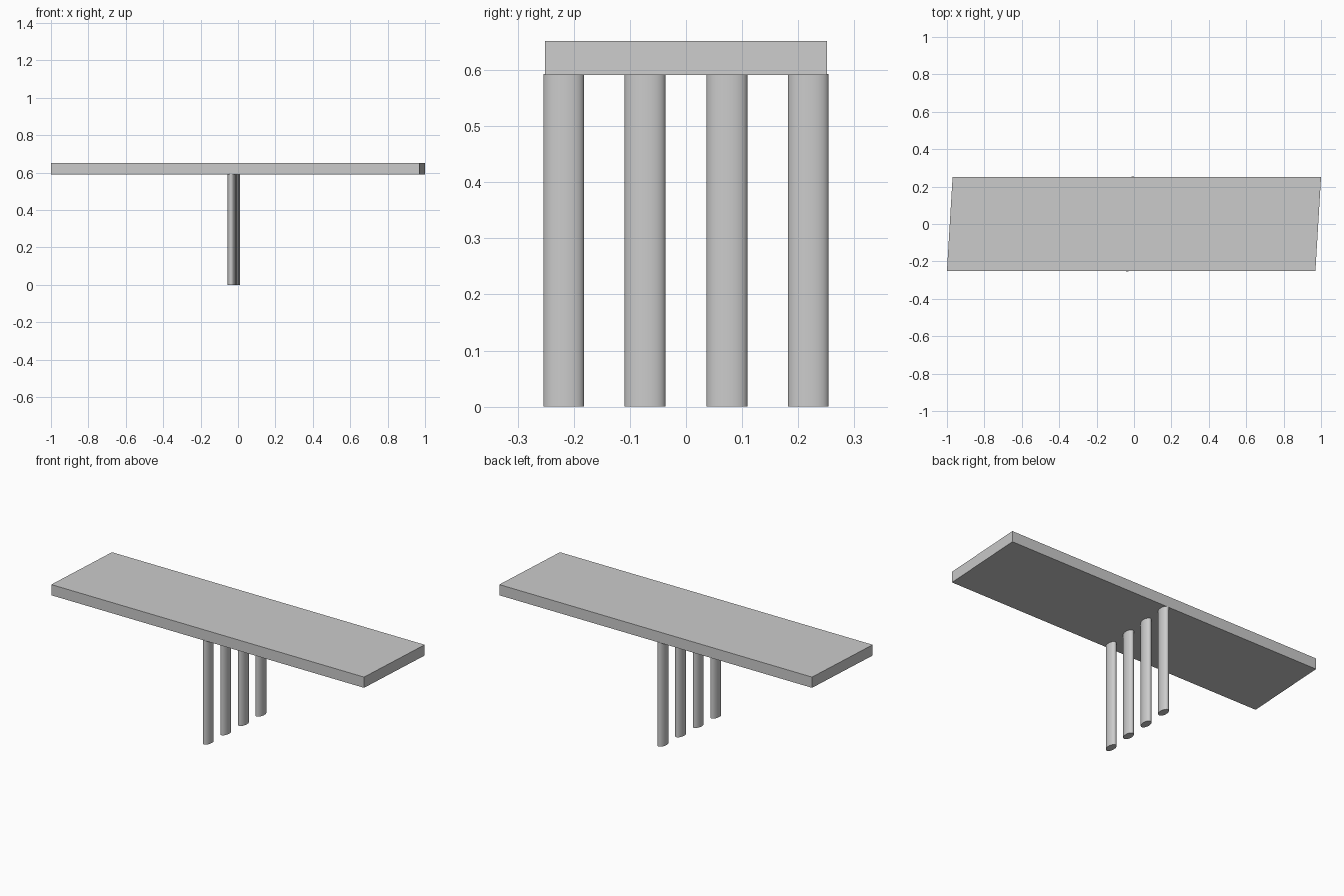
import bpy, bmesh
from mathutils import Matrix

if "Cube" in bpy.data.objects:
    bpy.data.objects.remove(bpy.data.objects["Cube"])

SHEAR = 0.06  # the whole model leans slightly in x as y grows


def finish(name, bm, smooth=False):
    mesh = bpy.data.meshes.new(name)
    bmesh.ops.recalc_face_normals(bm, faces=bm.faces)
    bm.to_mesh(mesh)
    bm.free()
    obj = bpy.data.objects.new(name, mesh)
    bpy.context.collection.objects.link(obj)
    if smooth:
        bpy.ops.object.select_all(action='DESELECT')
        obj.select_set(True)
        bpy.context.view_layer.objects.active = obj
        bpy.ops.object.shade_smooth_by_angle()
    return obj


def shear(bm):
    for v in bm.verts:
        v.co.x += SHEAR * v.co.y


# Sheared slab top
bm = bmesh.new()
bmesh.ops.create_cube(bm, size=1, matrix=Matrix.Translation((0, 0, 0.6215))
                      @ Matrix.Diagonal((1.97, 0.503, 0.061, 1)))
shear(bm)
finish("slab", bm)

# Row of four oval columns under the slab
for i, y in enumerate((-0.218, -0.073, 0.073, 0.218)):
    bm = bmesh.new()
    bmesh.ops.create_cone(bm, cap_ends=True, segments=48, radius1=1, radius2=1, depth=1,
                          matrix=Matrix.Translation((-0.0215, y, 0.2965))
                          @ Matrix.Diagonal((0.0203, 0.0363, 0.593, 1)))
    shear(bm)
    finish(f"column_{i + 1}", bm, smooth=True)
